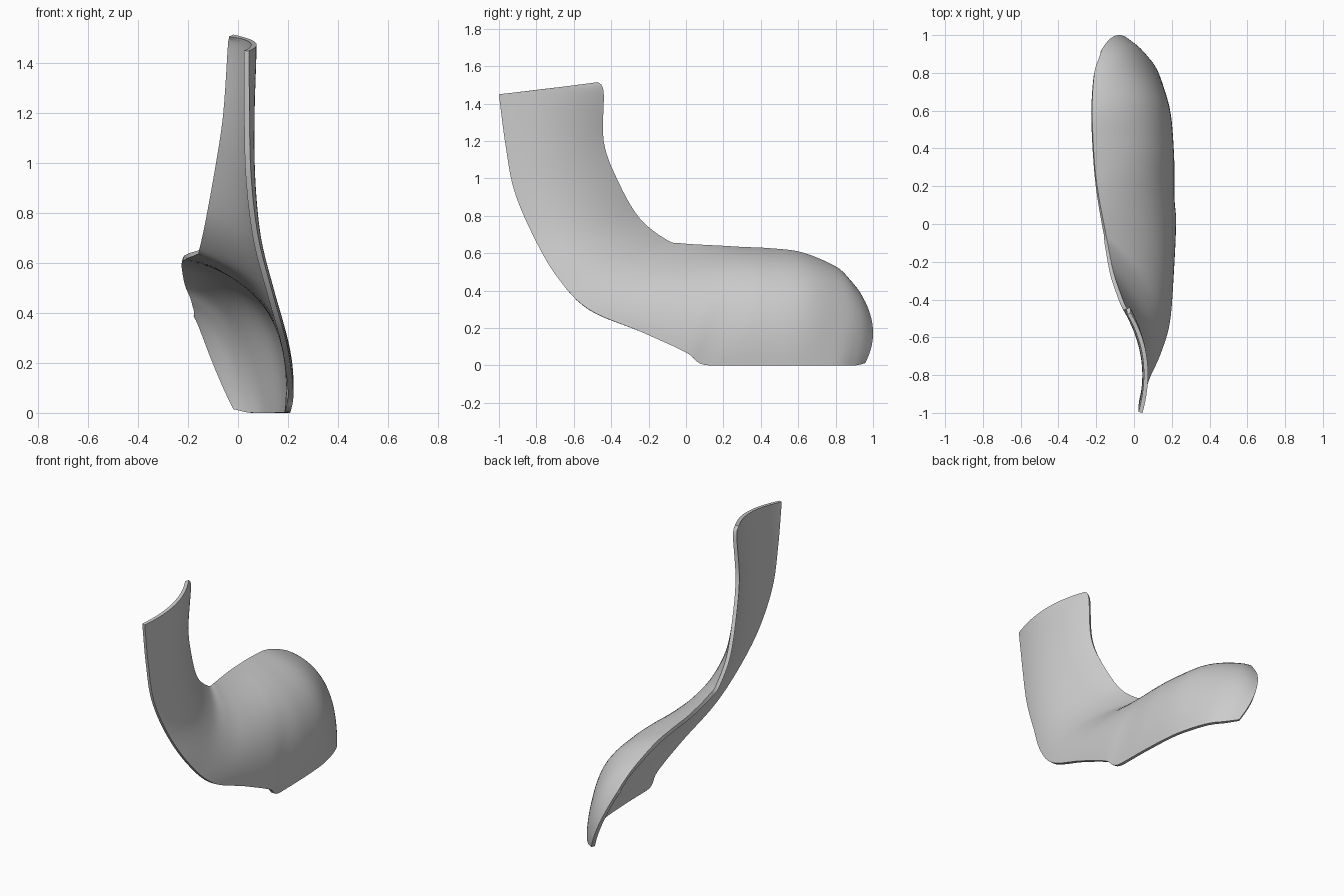
import bpy
import bmesh
from mathutils import Vector

if "Cube" in bpy.data.objects:
    bpy.data.objects.remove(bpy.data.objects["Cube"])

# Cross-sections from stem top to toe: lower edge, middle, upper edge as (y, z, x)
SECTIONS = [
    ((-1.0, 1.45, .045), (-.72, 1.483, .07), (-.47, 1.515, -.018)),
    ((-.993, 1.39, .045), (-.71, 1.42, .068), (-.44, 1.46, -.022)),
    ((-.965, 1.18, .046), (-.70, 1.19, .058), (-.44, 1.20, -.04)),
    ((-.92, .94, .053), (-.65, .95, .054), (-.37, 1.0, -.07)),
    ((-.82, .70, .082), (-.54, .72, .062), (-.25, .79, -.11)),
    ((-.69, .475, .14), (-.40, .56, .088), (-.10, .67, -.14)),
    ((-.52, .30, .19), (-.23, .48, .107), (-.02, .653, -.155)),
    ((-.24, .18, .212), (-.04, .445, .12), (.08, .646, -.175)),
    ((0, .07, .222), (.12, .43, .127), (.20, .64, -.195)),
    ((.10, .003, .21), (.25, .425, .13), (.30, .634, -.207)),
    ((.35, 0, .205), (.42, .42, .13), (.45, .627, -.217)),
    ((.60, 0, .187), (.65, .41, .10), (.62, .605, -.222)),
    ((.80, 0, .13), (.84, .36, .018), (.80, .53, -.21)),
    ((.90, 0, .06), (.94, .28, -.03), (.88, .455, -.185)),
    ((.957, .012, -.005), (.999, .20, -.09), (.925, .40, -.17)),
]
STEPS, ACROSS = 6, 28


def spline(p, i, t):
    """Catmull-Rom point on segment i of the list p."""
    a, b, c, d = (p[max(0, min(len(p) - 1, i + k))] for k in (-1, 0, 1, 2))
    return .5 * (2 * b + (c - a) * t + (2 * a - 5 * b + 4 * c - d) * t * t
                 + (3 * b - a - 3 * c + d) * t ** 3)


# Smooth rails running along the blade
rails = []
for k in range(3):
    pts = [Vector((s[k][2], s[k][0], s[k][1])) for s in SECTIONS]
    rail = [spline(pts, i, j / STEPS) for i in range(len(pts) - 1) for j in range(STEPS)]
    rails.append(rail + [pts[-1]])

# Skin the rails with parabolic arcs
bm = bmesh.new()
grid = []
for low, mid, up in zip(*rails):
    row = []
    for j in range(ACROSS + 1):
        t = j / ACROSS
        p = low * (2 * (t - .5) * (t - 1)) + mid * (4 * t * (1 - t)) + up * (2 * t * (t - .5))
        p.z = max(p.z, 0)
        row.append(bm.verts.new(p))
    grid.append(row)
for r0, r1 in zip(grid, grid[1:]):
    for j in range(ACROSS):
        bm.faces.new((r0[j], r1[j], r1[j + 1], r0[j + 1]))

mesh = bpy.data.meshes.new("curved_blade")
bm.to_mesh(mesh)
bm.free()
blade = bpy.data.objects.new("curved_blade", mesh)
bpy.context.collection.objects.link(blade)

# Shell thickness on the hollow side
shell = blade.modifiers.new("thickness", 'SOLIDIFY')
shell.thickness = .022
shell.offset = -1
bpy.context.view_layer.objects.active = blade
blade.select_set(True)
bpy.ops.object.modifier_apply(modifier="thickness")
for v in blade.data.vertices:
    v.co.z = max(v.co.z, 0)
bpy.ops.object.shade_smooth_by_angle(angle=.7)
